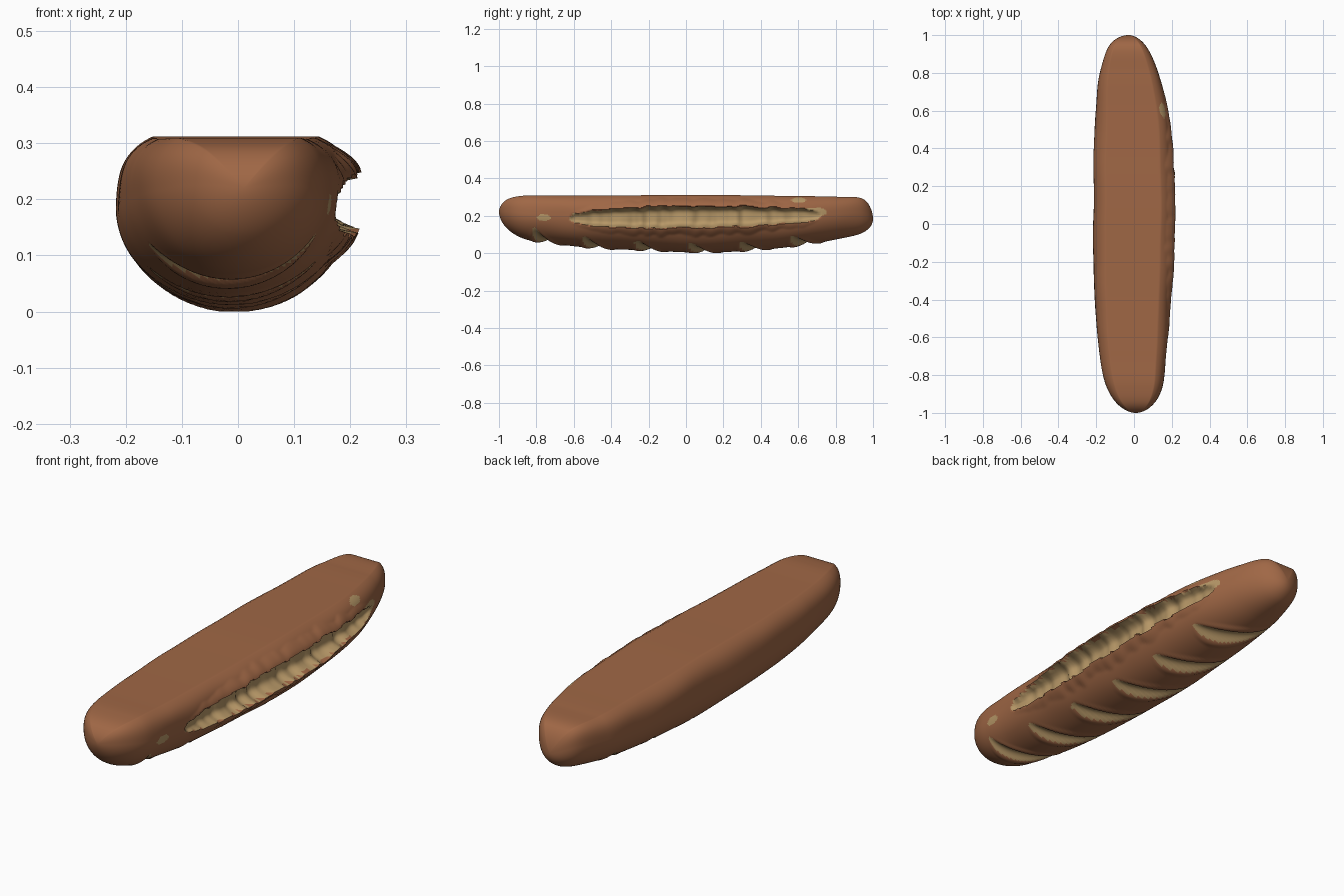
import bpy, bmesh, math
from mathutils import Vector, noise

if "Cube" in bpy.data.objects:
    bpy.data.objects.remove(bpy.data.objects["Cube"])

ROWS, SEGS = 260, 160


def material(name, rgb):
    m = bpy.data.materials.new(name)
    m.diffuse_color = (*rgb, 1)
    m.use_nodes = True
    m.node_tree.nodes["Principled BSDF"].inputs["Base Color"].default_value = m.diffuse_color
    return m


# Loaf outline stations: y, left x, right x, bottom z, top z
STATIONS = [
    (-1.00, 0.01, 0.01, 0.22, 0.22),
    (-0.96, -0.08, 0.095, 0.135, 0.285),
    (-0.86, -0.145, 0.15, 0.075, 0.308),
    (-0.70, -0.18, 0.17, 0.05, 0.308),
    (-0.50, -0.203, 0.185, 0.028, 0.308),
    (-0.20, -0.215, 0.20, 0.014, 0.310),
    (0.10, -0.215, 0.205, 0.003, 0.312),
    (0.40, -0.21, 0.198, 0.018, 0.308),
    (0.62, -0.20, 0.175, 0.042, 0.305),
    (0.80, -0.182, 0.13, 0.073, 0.302),
    (0.95, -0.128, 0.06, 0.112, 0.288),
    (1.00, -0.03, -0.03, 0.185, 0.185),
]


def swapped(s):
    # phantom station past a tip, so the spline rounds the end
    return (s[0], s[2], s[1], s[4], s[3])


PTS = [swapped(STATIONS[1])] + STATIONS + [swapped(STATIONS[-2])]


def station(u):
    """Catmull-Rom interpolation of the outline, u in 0..1"""
    f = u * (len(STATIONS) - 1)
    i = min(int(f), len(STATIONS) - 2)
    t = f - i
    return [0.5 * (2 * b + (c - a) * t + (2 * a - 5 * b + 4 * c - d) * t * t
                   + (3 * b - a - 3 * c + d) * t ** 3)
            for a, b, c, d in zip(*PTS[i:i + 4])]


SLASHES = [-0.74, -0.47, -0.19, 0.10, 0.37, 0.64]


def loaf_point(row, ang):
    """Surface point and whether it shows crumb"""
    y, xl, xr, zb, zt = row
    cx, w = (xl + xr) / 2, (xr - xl) / 2
    cz, c, s = zb + 0.6 * (zt - zb), math.cos(ang), math.sin(ang)
    if s < 0:                                   # round belly
        x, z = cx + w * c, cz + (cz - zb) * s
    else:                                       # squarer flat side
        p = 2 / 3
        x = cx + w * math.copysign(abs(c) ** p, c)
        z = cz + (zt - cz) * min(1, 1.15 * s ** p)
    crumb = False
    n = noise.noise(Vector((x * 6, y * 5, z * 6)))
    fine = noise.noise(Vector((x * 3, y * 22, z * 5)))
    if s < 0.9:
        x += 0.006 * n * c

    # long torn split on the right side
    e = 1 - ((y - 0.05) / 0.67) ** 2
    if c > 0 and e > 0:
        h = 0.056 * e ** 0.4 * (1 + 0.22 * fine)
        d = abs(z - (0.193 + 0.012 * y)) / h
        if d < 1:
            x -= (0.055 + 0.02 * fine) * e ** 0.5 * (1 - d ** 4)
            crumb = d < 0.97
        elif d < 1.8:
            x += 0.018 * e * math.sin(math.pi * (1.8 - d) / 1.6) * min(1, c * 2)

    # small chipped spots beside the split
    if c > 0:
        for py, pz, ry, rz in ((-0.76, 0.19, 0.035, 0.017), (0.60, 0.285, 0.035, 0.012),
                               (0.69, 0.22, 0.07, 0.017)):
            if ((y - py) / ry) ** 2 + ((z - pz) / rz) ** 2 < 1 + fine:
                crumb = True

    # slanted scored cuts across the belly
    if s < 0:
        for yc in SLASHES:
            across = (x + 0.01) / 0.15
            taper = 1 - across ** 2
            if taper <= 0:
                continue
            d = (y - (yc - 0.5 * x)) / (0.044 * taper ** 0.6)
            if abs(d) < 1:
                k = 0.026 * taper * (1 - d * d)
                z += k
                crumb = crumb or -0.95 < d < 0.75
            elif abs(d) < 2:
                z -= 0.005 * taper * math.sin(math.pi * (abs(d) - 1)) * (-s)
    return Vector((x, y, max(z, 0))), crumb


# Lofted loaf mesh
bm = bmesh.new()
rings, masks = [], []
for r in range(1, ROWS):
    t = r / ROWS
    row = station(t + 0.0)
    ring, mask = [], []
    for k in range(SEGS):
        p, m = loaf_point(row, 2 * math.pi * k / SEGS)
        ring.append(bm.verts.new(p))
        mask.append(m)
    rings.append(ring)
    masks.append(mask)

for r in range(len(rings) - 1):
    for k in range(SEGS):
        j = (k + 1) % SEGS
        f = bm.faces.new((rings[r][k], rings[r][j], rings[r + 1][j], rings[r + 1][k]))
        votes = masks[r][k] + masks[r][j] + masks[r + 1][j] + masks[r + 1][k]
        f.material_index = 1 if votes >= 2 else 0

# Rounded tips
for ring, s in ((rings[0], STATIONS[0]), (rings[-1], STATIONS[-1])):
    tip = bm.verts.new((s[1], s[0], s[3]))
    for k in range(SEGS):
        bm.faces.new((ring[k], ring[(k + 1) % SEGS], tip))
bmesh.ops.recalc_face_normals(bm, faces=bm.faces)

mesh = bpy.data.meshes.new("bread_loaf")
bm.to_mesh(mesh)
bm.free()
mesh.materials.append(material("brown crust", (0.35, 0.136, 0.06)))
mesh.materials.append(material("tan crumb", (0.47, 0.31, 0.135)))
loaf = bpy.data.objects.new("bread_loaf", mesh)
bpy.context.collection.objects.link(loaf)
bpy.context.view_layer.objects.active = loaf
loaf.select_set(True)
bpy.ops.object.shade_smooth_by_angle(angle=math.radians(50))
